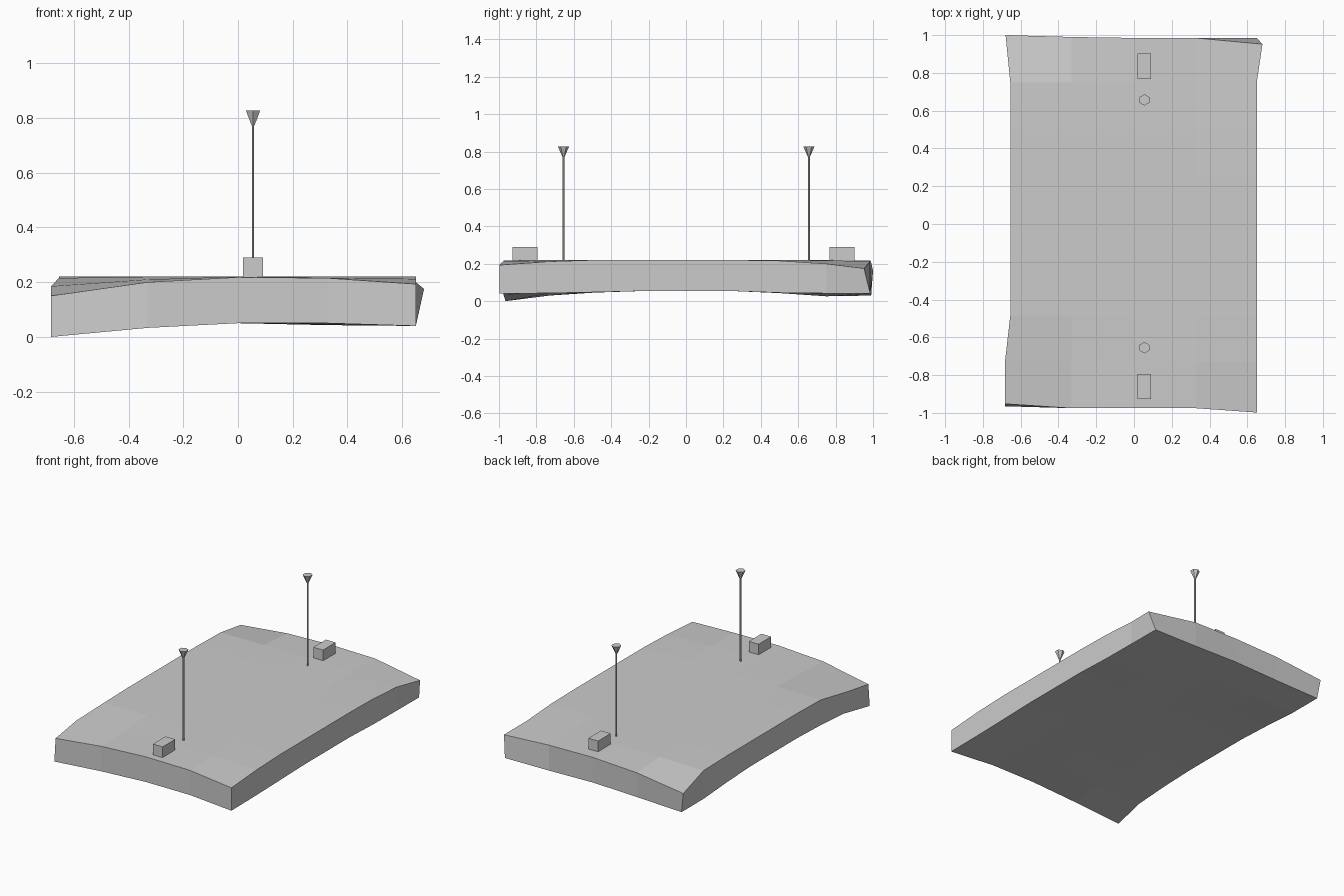
import bpy, bmesh

if "Cube" in bpy.data.objects:
    bpy.data.objects.remove(bpy.data.objects["Cube"])

def make_object(name, bm):
    bmesh.ops.recalc_face_normals(bm, faces=bm.faces)
    me = bpy.data.meshes.new(name)
    bm.to_mesh(me)
    bm.free()
    ob = bpy.data.objects.new(name, me)
    bpy.context.collection.objects.link(ob)
    return ob

# Slab: 4 x 8 grid, rows front to back, with heights drooping at the corners
XS = [-0.655, -0.33, 0.0, 0.325, 0.65]
YS = [-0.975, -0.73, -0.485, -0.24, 0.01, 0.255, 0.50, 0.75, 0.985]
TOP = {0: [0.15, 0.20, 0.218, 0.215, 0.193], 1: [0.185, 0.21, 0.22, 0.22, 0.212],
       2: [0.215, 0.22, 0.22, 0.22, 0.22], 6: [0.22, 0.22, 0.22, 0.22, 0.216],
       7: [0.215, 0.218, 0.22, 0.218, 0.2], 8: [0.164, 0.205, 0.218, 0.213, 0.175]}
BOTTOM = {0: [0.0, 0.033, 0.05, 0.05, 0.04], 1: [0.03, 0.042, 0.052, 0.05, 0.043],
          2: [0.046, 0.05, 0.054, 0.052, 0.048], 6: [0.043, 0.047, 0.052, 0.048, 0.045],
          7: [0.026, 0.04, 0.05, 0.045, 0.042], 8: [0.03, 0.04, 0.05, 0.043, 0.04]}
# Shifted corner positions (row, column): (x, y)
TOP_XY = {(0, 0): (-0.683, -0.952), (1, 0): (-0.683, -0.73), (0, 4): (0.65, -0.998),
          (8, 0): (-0.68, 1.0), (8, 4): (0.68, 0.952), (8, 1): (-0.33, 0.99)}
BOTTOM_XY = {(0, 0): (-0.683, -0.965), (0, 4): (0.65, -0.998), (8, 4): (0.65, 0.985),
             (8, 0): (-0.66, 0.99)}

bm = bmesh.new()

def layer(heights, shifts, middle):
    grid = []
    for j, y in enumerate(YS):
        row = heights.get(j, [middle] * 5)
        grid.append([bm.verts.new((*shifts.get((j, i), (x, y)), row[i]))
                     for i, x in enumerate(XS)])
    for j in range(8):
        for i in range(4):
            bm.faces.new((grid[j][i], grid[j][i + 1], grid[j + 1][i + 1], grid[j + 1][i]))
    return grid

def rim(g):
    return g[0][:-1] + [r[-1] for r in g[:-1]] + g[-1][:0:-1] + [r[0] for r in g[:0:-1]]

top_rim = rim(layer(TOP, TOP_XY, 0.22))
low_rim = rim(layer(BOTTOM, BOTTOM_XY, 0.054))
n = len(top_rim)
for k in range(n):
    m = (k + 1) % n
    bm.faces.new((low_rim[k], low_rim[m], top_rim[m], top_rim[k]))
make_object("slab", bm)

# Small block and post with a flared head, one set at each end
def block(name, y):
    bpy.ops.mesh.primitive_cube_add(size=1, location=(0.055, y, 0.25))
    ob = bpy.context.object
    ob.name = name
    ob.scale = (0.072, 0.133, 0.08)

def cone(name, y, r1, r2, z1, z2):
    bpy.ops.mesh.primitive_cone_add(vertices=6, radius1=r1, radius2=r2, depth=z2 - z1,
                                    location=(0.055, y, (z1 + z2) / 2))
    bpy.context.object.name = name

for end, block_y, post_y in (("front", -0.86, -0.655), ("back", 0.835, 0.657)):
    block(end + "_block", block_y)
    cone(end + "_post", post_y, 0.005, 0.005, 0.21, 0.78)
    cone(end + "_post_head", post_y, 0.006, 0.03, 0.772, 0.827)
